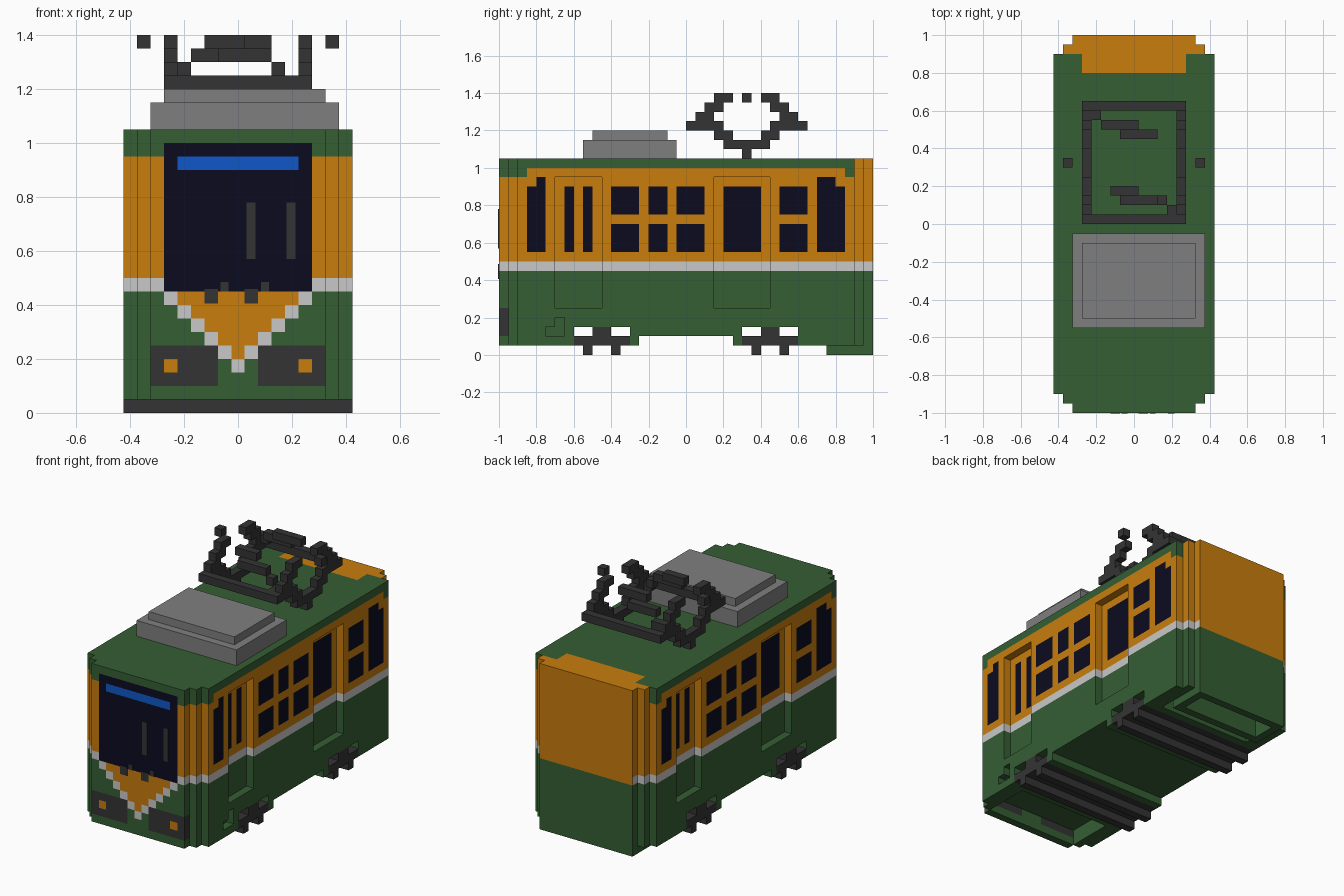
import bpy, bmesh
from mathutils import Vector

if "Cube" in bpy.data.objects:
    bpy.data.objects.remove(bpy.data.objects["Cube"])

V = 0.05  # the whole model sits on this block size


def lin(c):
    return c / 12.92 if c <= 0.04045 else ((c + 0.055) / 1.055) ** 2.4


PALETTE = {
    "green paint": (53, 94, 52), "orange paint": (200, 125, 13),
    "white stripe": (201, 201, 201), "dark glass": (11, 11, 32),
    "blue sign": (15, 88, 200), "dark metal": (52, 52, 52),
    "grey metal": (127, 127, 127),
}
MATS = []
for n, rgb in PALETTE.items():
    m = bpy.data.materials.new(n)
    m.diffuse_color = [lin(c / 255) for c in rgb] + [1]
    m.use_nodes = True
    m.node_tree.nodes["Principled BSDF"].inputs["Base Color"].default_value = m.diffuse_color
    MATS.append(m)
GREEN, ORANGE, WHITE, GLASS, BLUE, DARK, GREY = range(7)


def finish(name, bm, mats):
    me = bpy.data.meshes.new(name)
    bm.to_mesh(me)
    bm.free()
    for m in mats:
        me.materials.append(m)
    ob = bpy.data.objects.new(name, me)
    bpy.context.collection.objects.link(ob)
    return ob


def boxes(name, mat, items):
    """One object made of boxes given as x0, x1, y0, y1, z0, z1."""
    bm = bmesh.new()
    for x0, x1, y0, y1, z0, z1 in items:
        vs = bmesh.ops.create_cube(bm, size=1)["verts"]
        for v in vs:
            v.co = Vector(((x0 + x1) / 2 + v.co.x * (x1 - x0),
                           (y0 + y1) / 2 + v.co.y * (y1 - y0),
                           (z0 + z1) / 2 + v.co.z * (z1 - z0)))
    return finish(name, bm, [MATS[mat]])


# ---- body: blocky shell with stepped corners, door recesses, open underside
def solid(x, y, z):
    ax, ay = abs(x), abs(y)
    half = 0.325 if ay > 0.95 else 0.375 if ay > 0.9 else 0.425
    if ay > 1 or ax > half or z < 0 or z > 1.05:
        return False
    s = y if x > 0 else -y  # the two sides are turned copies
    if ax > 0.375 and 0.25 < z < 0.95 and (-0.7 < s < -0.45 or 0.15 < s < 0.45):
        return False
    if x > 0.375 and -0.65 > y > -0.75 and 0.1 < z < (0.2 if y > -0.7 else 0.15):
        return False  # small boarding step
    if z > 0.15:
        return True
    if ay < 0.25:
        return z > 0.1
    if ay < 0.3:
        return z > 0.05
    if ay < 0.6:
        return False  # bogie openings
    if y > 0.75:  # deeper rear skirt
        return (ax > 0.275 or y > 0.95 or y < 0.8) and (z > 0.05 or ax < 0.325)
    return z > 0.05 and (ax > 0.325 or ay > 0.95 or ay < 0.65)


# windows on one side: y0, y1, z0, z1
WINDOWS = [(-0.85, -0.75, 0.55, 0.9), (-0.8, -0.75, 0.9, 0.95),
           (-0.65, -0.6, 0.55, 0.9), (-0.55, -0.5, 0.55, 0.9),
           (0.2, 0.4, 0.55, 0.9), (0.7, 0.85, 0.55, 0.9), (0.7, 0.8, 0.9, 0.95)]
for a, b in ((-0.4, -0.25), (-0.2, -0.1), (-0.05, 0.1), (0.5, 0.65)):
    WINDOWS += [(a, b, 0.55, 0.7), (a, b, 0.75, 0.9)]


def paint(x, y, z, n):
    ax = abs(x)
    if n[2] < 0:
        return GREEN if z < 0.5 else ORANGE
    if n[2] > 0 and z > 1:  # roof
        return ORANGE if y > 0.9 or (y > 0.8 and ax < 0.275) else GREEN
    if y < -0.95 and 0.1 < z < 0.25 and 0.075 < ax < 0.325:  # lamp panels
        lamp = n[1] < 0 and 0.225 < ax < 0.275 and 0.15 < z < 0.2
        return ORANGE if lamp else DARK
    if n[1] < 0 and y < -0.95 and ax < 0.275:  # front centre
        if z > 1:
            return GREEN
        if z > 0.45:
            return BLUE if 0.9 < z < 0.95 and ax < 0.225 else GLASS
        d = z - (0.175 + ax)  # stepped V stripe
        return WHITE if abs(d) < 0.02 else ORANGE if d > 0 else GREEN
    if n[1] > 0 and y > 0.95:  # back end
        return ORANGE if z > 0.45 else GREEN
    if n[0] and ax > 0.3:
        s = y if x > 0 else -y
        if any(a < s < b and c < z < d for a, b, c, d in WINDOWS):
            return GLASS
    if z < 0.45:
        return GREEN
    if z < 0.5:
        return WHITE
    if y < 0.9 and (z > 1 or (z > 0.95 and (y < -0.85 or y > 0.85))):
        return GREEN
    return ORANGE


bm = bmesh.new()
cache = {}


def vert(p):
    key = tuple(round(c / (V / 2)) for c in p)
    if key not in cache:
        cache[key] = bm.verts.new([k * V / 2 for k in key])
    return cache[key]


for i in range(17):
    for j in range(40):
        for k in range(21):
            c = Vector(((i - 8) * V, (j - 19.5) * V, (k + 0.5) * V))
            if not solid(*c):
                continue
            for axis in range(3):
                for sign in (-1, 1):
                    n = Vector((0, 0, 0))
                    n[axis] = sign
                    if solid(*(c + n * V)):
                        continue
                    u = Vector((0, 0, 0))
                    u[(axis + 1) % 3] = V / 2
                    w = n.cross(u)
                    mid = c + n * V / 2
                    f = bm.faces.new([vert(mid + a * u + b * w) for a, b in
                                      ((-1, -1), (1, -1), (1, 1), (-1, 1))])
                    f.material_index = paint(*c, n)
finish("tram_body", bm, MATS)

# ---- wipers on the windscreen
wipers = [(a, a + 0.034, 0.57, 0.78) for a in (0.031, 0.18)]
wipers += [(a, a + 0.05, 0.405, 0.46) for a in (-0.125, 0.025)]
wipers += [(a, a + 0.03, 0.45, 0.485) for a in (-0.065, 0.085)]
boxes("wipers", DARK, [(a, b, -1.004, -0.99, c, d) for a, b, c, d in wipers])

# ---- bogies: frame, pivot and two axle bars each
for name, y in (("front_bogie", -0.45), ("rear_bogie", 0.45)):
    w = 0.425
    boxes(name, DARK, [(-w, w, y - 0.15, y + 0.15, 0.05, 0.1),
                       (-w, w, y - 0.05, y + 0.05, 0.1, 0.15),
                       (-w, w, y - 0.1, y - 0.05, 0, 0.05),
                       (-w, w, y + 0.05, y + 0.1, 0, 0.05)])

# ---- roof cooling unit
boxes("roof_unit", GREY, [(-0.325, 0.375, -0.55, -0.05, 1.05, 1.15),
                          (-0.275, 0.325, -0.5, -0.1, 1.15, 1.2)])

# ---- pantograph: two side loops, cross bars, collector arms and horns
CY = 0.325
loop = [(0.3, 0.35, 1.05), (0.2, 0.45, 1.1)]
for a, b, z in ((0.15, 0.25, 1.15), (0, 0.2, 1.2), (0.05, 0.15, 1.25),
                (0.1, 0.2, 1.3), (0.15, 0.25, 1.35)):
    loop += [(a, b, z), (2 * CY - b, 2 * CY - a, z)]
for name, x in (("left", -0.25), ("right", 0.25)):
    boxes("pantograph_loop_" + name, DARK,
          [(x - 0.025, x + 0.025, a, b, z, z + V) for a, b, z in loop])
boxes("pantograph_cross_bars", DARK,
      [(-0.225, 0.225, y, y + V, 1.2, 1.25) for y in (0, 0.6)])
arms = [(0.175, 0.225, 0.05, 1.2), (0.125, 0.175, 0.1, 1.25),
        (-0.075, 0.125, 0.1, 1.3), (-0.125, 0.025, 0.15, 1.35),
        (-0.225, -0.175, 0.55, 1.25), (-0.175, 0.025, 0.5, 1.3),
        (-0.075, 0.125, 0.45, 1.35)]
boxes("pantograph_arms", DARK,
      [(a, b, y, y + V, z, z + V) for a, b, y, z in arms])
boxes("pantograph_horns", DARK,
      [(x - 0.025, x + 0.025, 0.3, 0.35, 1.35, 1.4) for x in (-0.35, 0.35)])
